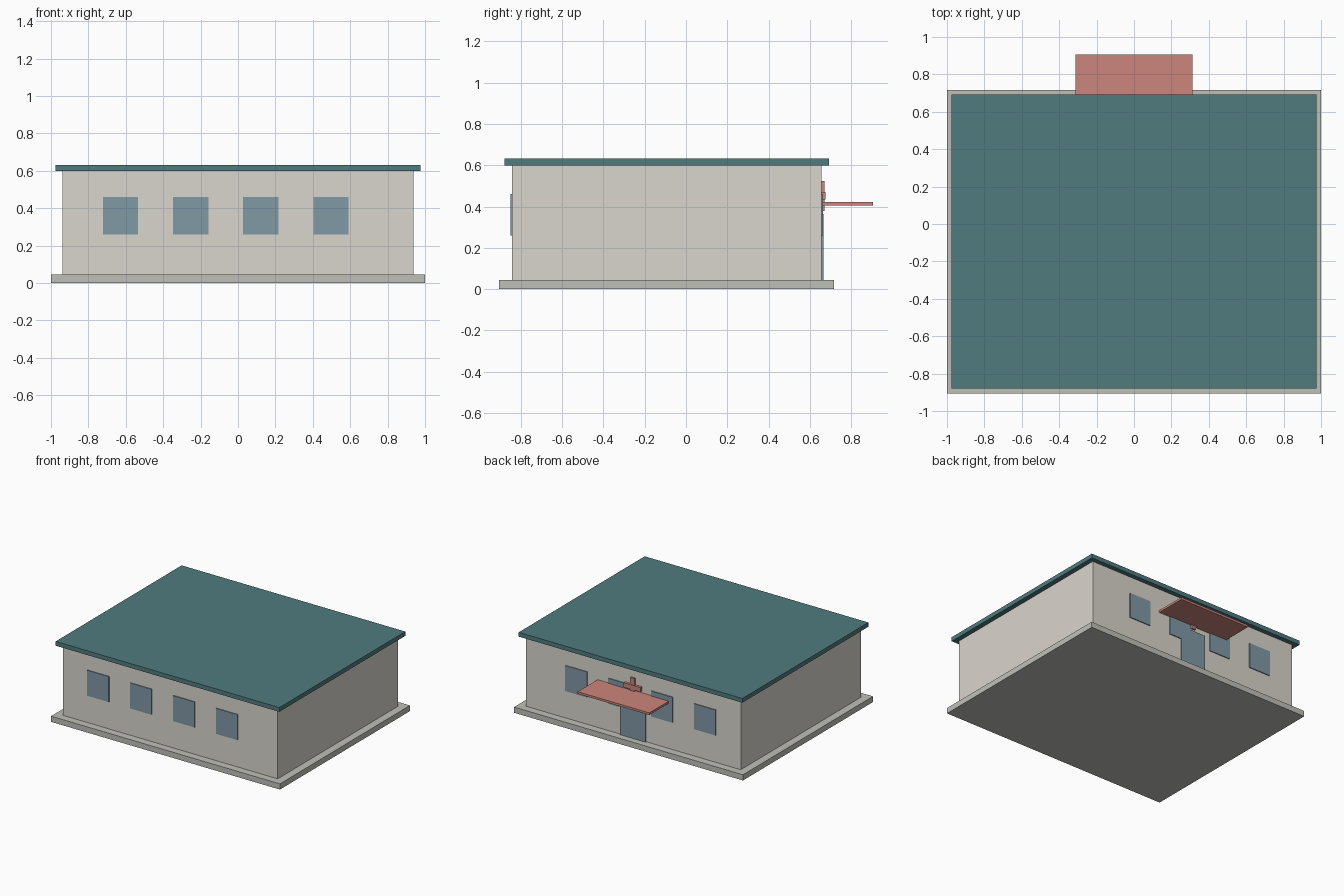
import bpy

if "Cube" in bpy.data.objects:
    bpy.data.objects.remove(bpy.data.objects["Cube"])


def material(name, rgb):
    m = bpy.data.materials.new(name)
    m.diffuse_color = (*rgb, 1)
    m.use_nodes = True
    m.node_tree.nodes["Principled BSDF"].inputs["Base Color"].default_value = m.diffuse_color
    return m


wall_mat = material("plaster", (0.70, 0.67, 0.61))
base_mat = material("concrete", (0.52, 0.53, 0.48))
roof_mat = material("roof_teal", (0.08, 0.20, 0.21))
glass_mat = material("glass_blue", (0.22, 0.32, 0.38))
red_mat = material("red", (0.60, 0.24, 0.20))


def box(name, x, y, z, mat):
    """Box from (min, max) ranges."""
    bpy.ops.mesh.primitive_cube_add(size=1, location=[(a + b) / 2 for a, b in (x, y, z)])
    ob = bpy.context.object
    ob.name = name
    ob.scale = [b - a for a, b in (x, y, z)]
    bpy.ops.object.transform_apply(location=False, rotation=False, scale=True)
    ob.data.materials.append(mat)
    return ob


# Main building slabs
FRONT, BACK = -0.844, 0.656
box("foundation", (-1, 1), (-0.905, 0.717), (0, 0.045), base_mat)
box("walls", (-0.938, 0.938), (FRONT, BACK), (0.045, 0.598), wall_mat)
box("roof", (-0.977, 0.977), (-0.88, 0.692), (0.598, 0.632), roof_mat)

# Four windows on the front and back walls
for i in range(4):
    x = -0.628 + i * 0.375
    for side, y in (("front", FRONT), ("back", BACK)):
        box(f"{side}_window_{i + 1}", (x - 0.094, x + 0.094), (y - 0.007, y + 0.007),
            (0.26, 0.461), glass_mat)

# Entrance door and canopy on the back
box("door", (-0.11, 0.11), (BACK - 0.008, BACK + 0.0095), (0.045, 0.363), glass_mat)
box("canopy", (-0.313, 0.313), (BACK, 0.905), (0.405, 0.422), red_mat)

# Cross sign above the entrance
box("sign_upright", (-0.019, 0.019), (BACK, 0.671), (0.378, 0.524), red_mat)
box("sign_crossbar", (-0.073, 0.073), (BACK, 0.675), (0.434, 0.470), red_mat)
